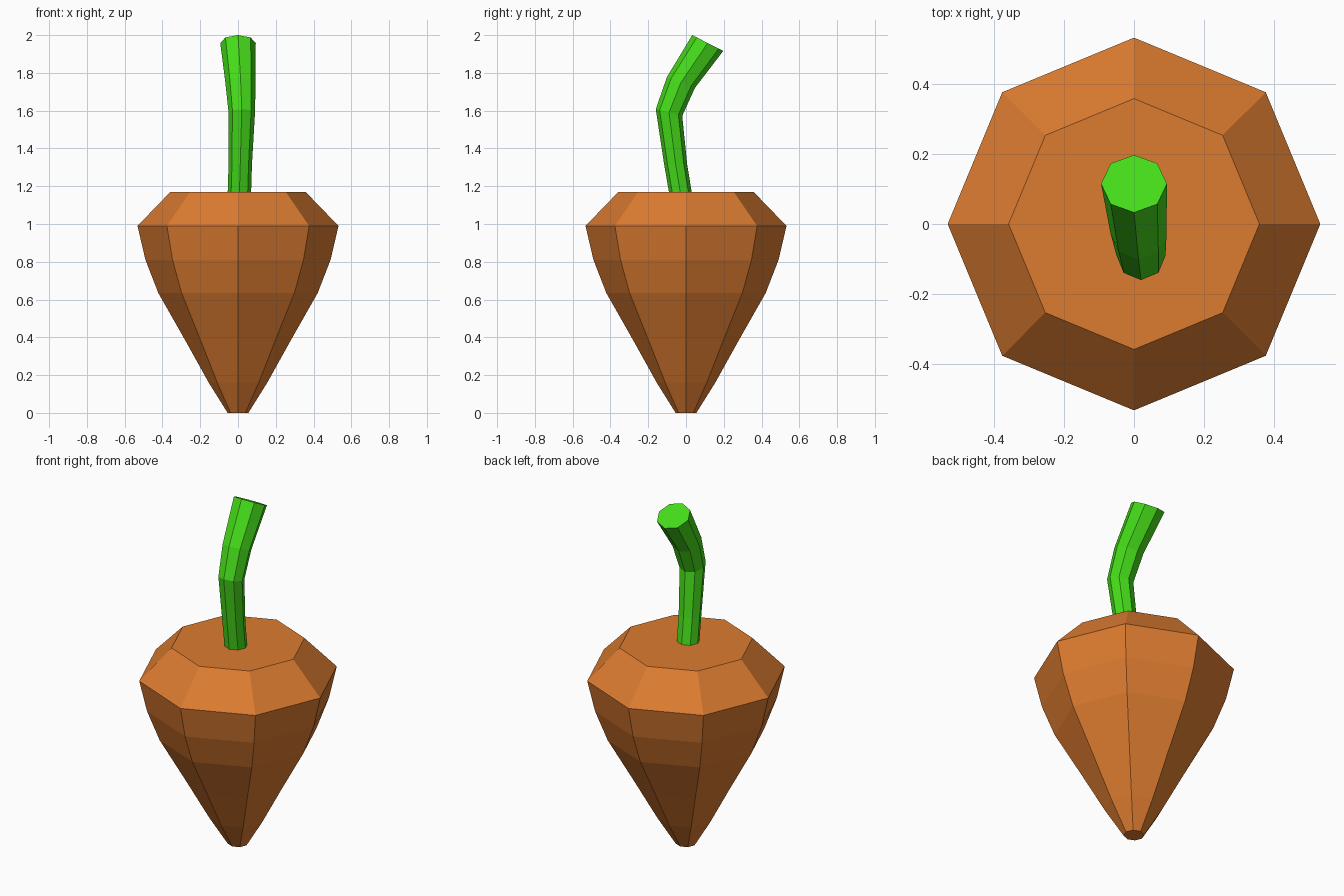
import bpy
import bmesh
from math import cos, sin, pi

if "Cube" in bpy.data.objects:
    bpy.data.objects.remove(bpy.data.objects["Cube"])

SIDES = 8


def material(name, color):
    m = bpy.data.materials.new(name)
    m.diffuse_color = color
    m.use_nodes = True
    m.node_tree.nodes["Principled BSDF"].inputs["Base Color"].default_value = m.diffuse_color
    return m


def loft(name, rings, mat):
    """Skin octagonal rings; each is (centre, half-width in x, (dy, dz) half-vector)."""
    bm = bmesh.new()
    loops = []
    for (cx, cy, cz), rx, (dy, dz) in rings:
        loops.append([bm.verts.new((cx + rx * cos(a), cy + dy * sin(a), cz + dz * sin(a)))
                      for a in (2 * pi * i / SIDES for i in range(SIDES))])
    for lo, hi in zip(loops, loops[1:]):
        for i in range(SIDES):
            j = (i + 1) % SIDES
            bm.faces.new((lo[i], lo[j], hi[j], hi[i]))
    bm.faces.new(loops[0][::-1])
    bm.faces.new(loops[-1])
    bmesh.ops.recalc_face_normals(bm, faces=bm.faces)
    mesh = bpy.data.meshes.new(name)
    bm.to_mesh(mesh)
    bm.free()
    mesh.materials.append(mat)
    obj = bpy.data.objects.new(name, mesh)
    bpy.context.collection.objects.link(obj)
    return obj


# Tapered root body: (radius, height)
profile = [(0.055, 0), (0.155, 0.16), (0.28, 0.385), (0.422, 0.635),
           (0.49, 0.81), (0.532, 0.99), (0.358, 1.17)]
loft("root_body", [((0, 0, z), r, (r, 0)) for r, z in profile],
     material("orange", (0.72, 0.2, 0.03, 1)))

# Bent stalk, widening toward its tilted cut end
stalk = [
    ((0.006, -0.022, 1.12), 0.062, (0.06, 0)),
    ((0.012, -0.055, 1.317), 0.062, (0.061, 0)),
    ((0.02, -0.09, 1.59), 0.070, (0.07, -0.018)),
    ((0.013, -0.027, 1.749), 0.080, (0.074, -0.029)),
    ((0.0, 0.115, 1.958), 0.094, (0.082, -0.042)),
]
loft("stalk", stalk, material("green", (0.06, 0.72, 0.01, 1)))
